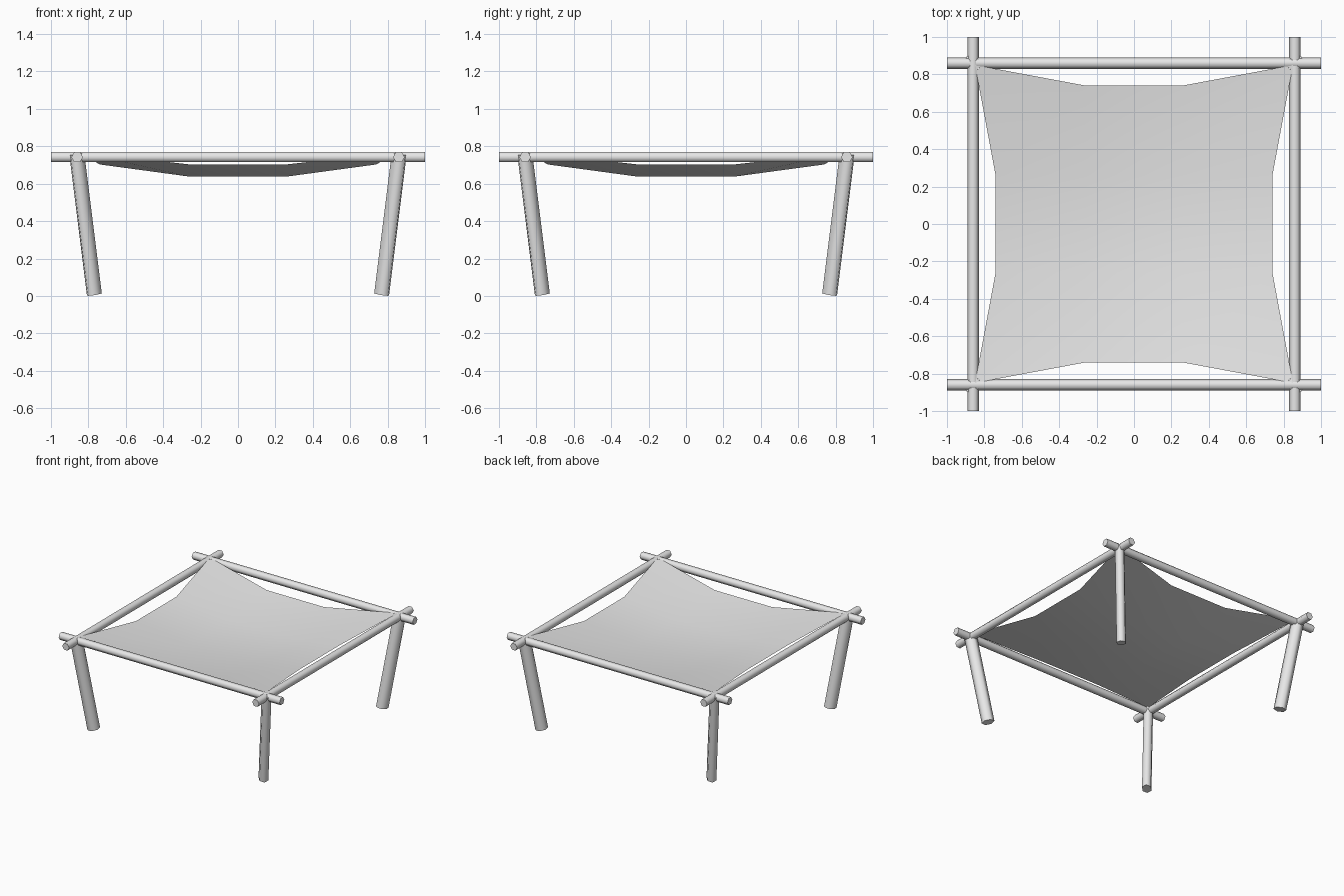
import bpy, bmesh, math
from mathutils import Vector

cube = bpy.data.objects.get("Cube")
if cube:
    bpy.data.objects.remove(cube, do_unlink=True)

GREY = (0.8, 0.8, 0.8, 1)
mat = bpy.data.materials.new("light grey")
mat.use_nodes = True
mat.diffuse_color = GREY
mat.node_tree.nodes["Principled BSDF"].inputs["Base Color"].default_value = GREY


def finish(name, bm):
    mesh = bpy.data.meshes.new(name)
    bm.normal_update()
    bm.to_mesh(mesh)
    bm.free()
    mesh.materials.append(mat)
    obj = bpy.data.objects.new(name, mesh)
    bpy.context.collection.objects.link(obj)


def pole(name, start, end, side, wide, narrow, sides=6):
    """Capped pole with smooth sides; its corners point along side."""
    start, end = Vector(start), Vector(end)
    axis = (end - start).normalized()
    u = Vector(side)
    u = (u - axis * u.dot(axis)).normalized()
    v = axis.cross(u)
    bm = bmesh.new()
    rings = []
    for centre in (start, end):
        ring = []
        for i in range(sides):
            a = math.tau * i / sides
            ring.append(bm.verts.new(centre + u * wide * math.cos(a) + v * narrow * math.sin(a)))
        rings.append(ring)
    low, high = rings
    for i in range(sides):
        j = (i + 1) % sides
        bm.faces.new((low[i], low[j], high[j], high[i])).smooth = True
    bm.faces.new(low[::-1])
    bm.faces.new(high)
    finish(name, bm)


# Crossing beams of the top frame
BEAM_Z, BEAM_POS, BEAM_R = 0.742, 0.86, 0.031
for s, fb, lr in ((-1, "front", "right"), (1, "back", "left")):
    p = s * BEAM_POS
    pole(fb + "_beam", (-1, p, BEAM_Z), (1, p, BEAM_Z), (0, 1, 0), BEAM_R, BEAM_R)
    pole(lr + "_beam", (p, -1, BEAM_Z), (p, 1, BEAM_Z), (1, 0, 0), BEAM_R, BEAM_R)

# Flattened legs, leaning out along the diagonals
for sx, lr in ((-1, "right"), (1, "left")):
    for sy, fb in ((-1, "front"), (1, "back")):
        pole(f"{fb}_{lr}_leg", (sx * 0.768, sy * 0.768, 0.009),
             (sx * 0.862, sy * 0.862, 0.76), (sx, sy, 0), 0.048, 0.038)

# Sagging cloth, pulled in between its corners
bm = bmesh.new()
grid = []
for j in (-2, -1, 1, 2):
    row = []
    for i in (-2, -1, 1, 2):
        outer = (abs(i) == 2) + (abs(j) == 2)
        far = 0.85 if outer == 2 else 0.74
        x, y = (math.copysign(far if abs(k) == 2 else 0.26, k) for k in (i, j))
        row.append(bm.verts.new((x, y, (0.638, 0.703, 0.77)[outer])))
    grid.append(row)
for j in range(3):
    for i in range(3):
        bm.faces.new((grid[j][i], grid[j][i + 1], grid[j + 1][i + 1], grid[j + 1][i])).smooth = True
finish("canopy_cloth", bm)
